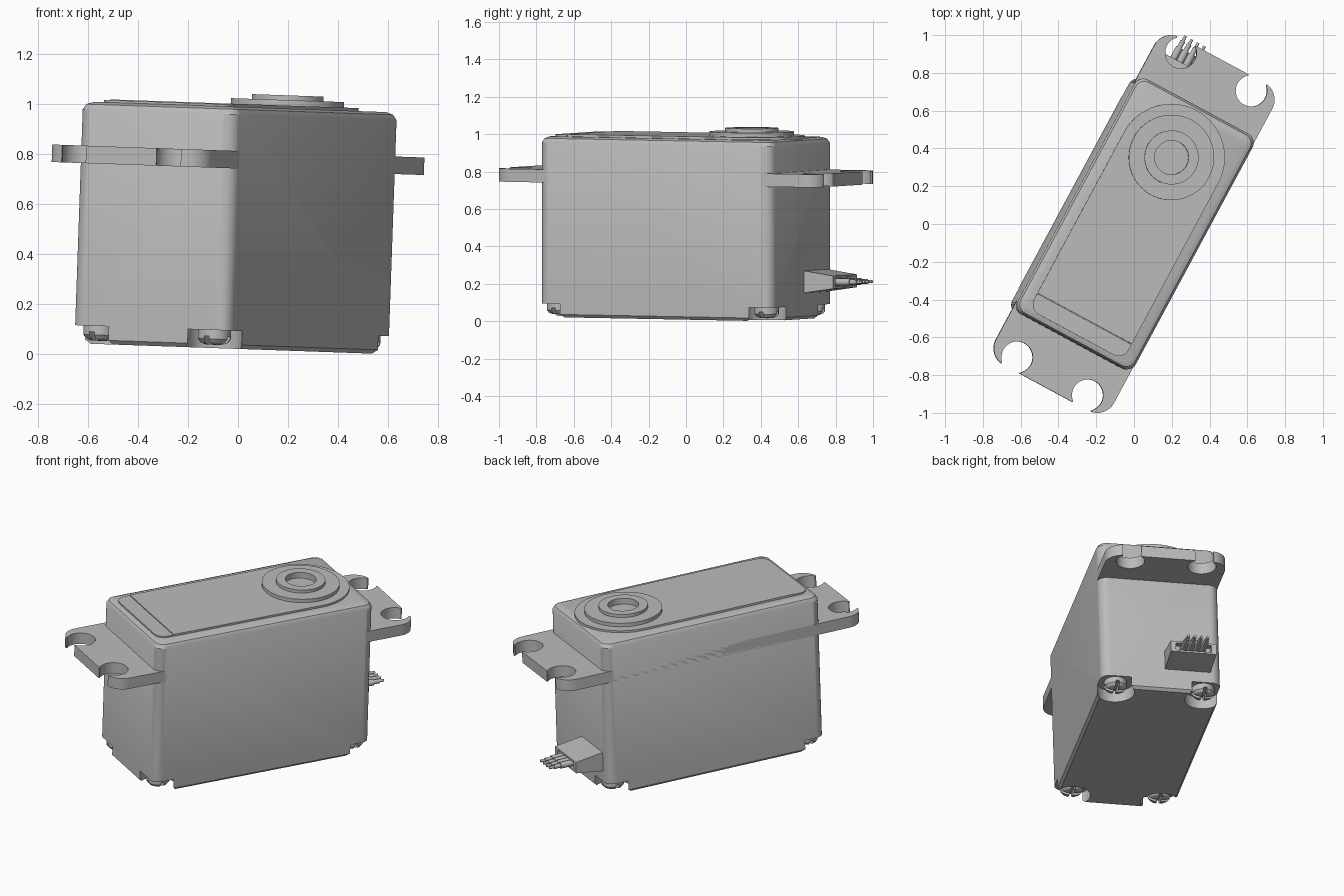
import bpy, bmesh, math
from mathutils import Matrix, Vector

if "Cube" in bpy.data.objects:
    bpy.data.objects.remove(bpy.data.objects["Cube"])

grey = bpy.data.materials.new("plain grey")
grey.use_nodes = True
grey.diffuse_color = (0.5, 0.5, 0.5, 1)
grey.node_tree.nodes["Principled BSDF"].inputs["Base Color"].default_value = (0.5, 0.5, 0.5, 1)

# The whole model is turned about z and leans slightly
POSE = (Matrix.Translation((-0.027, 0, 0)) @ Matrix.Rotation(0.035, 4, 'Y')
        @ Matrix.Rotation(math.radians(61.7), 4, 'Z'))
L, W = 0.705, 0.355
parts = []


def finish(name, bm, cutter=False):
    bmesh.ops.remove_doubles(bm, verts=bm.verts, dist=1e-5)
    bmesh.ops.recalc_face_normals(bm, faces=bm.faces)
    mesh = bpy.data.meshes.new(name)
    bm.to_mesh(mesh)
    bm.free()
    mesh.materials.append(grey)
    obj = bpy.data.objects.new(name, mesh)
    bpy.context.scene.collection.objects.link(obj)
    if cutter:
        obj.hide_render = True
    else:
        parts.append(obj)
    return obj


def rounded(x0, x1, y0, y1, r, n=8):
    pts = []
    corners = [(x1 - r, y1 - r), (x0 + r, y1 - r), (x0 + r, y0 + r), (x1 - r, y0 + r)]
    for k, (cx, cy) in enumerate(corners):
        for i in range(n + 1):
            a = math.pi / 2 * (k + i / n)
            pts.append((cx + r * math.cos(a), cy + r * math.sin(a)))
    return pts


def loft(name, layers, cutter=False):
    """Stack of matching outlines, each given as (points, z)."""
    bm = bmesh.new()
    rings = [[bm.verts.new((x, y, z)) for x, y in pts] for pts, z in layers]
    for a, b in zip(rings, rings[1:]):
        for i in range(len(a)):
            j = (i + 1) % len(a)
            bm.faces.new((a[i], a[j], b[j], b[i]))
    bm.faces.new(rings[0])
    bm.faces.new(rings[-1])
    return finish(name, bm, cutter)


def lathe(name, profile, centre, axis='Z', cutter=False, n=48):
    bm = bmesh.new()
    vs = [bm.verts.new((r, 0, z)) for r, z in profile]
    edges = [bm.edges.new(p) for p in zip(vs, vs[1:])]
    bmesh.ops.spin(bm, geom=vs + edges, cent=(0, 0, 0), axis=(0, 0, 1),
                   angle=math.tau, steps=n)
    if axis == 'X':
        bm.transform(Matrix.Rotation(math.pi / 2, 4, 'Y'))
    bm.transform(Matrix.Translation(centre))
    return finish(name, bm, cutter)


def box(name, size, centre, cutter=False):
    bm = bmesh.new()
    bmesh.ops.create_cube(bm, size=1)
    bm.transform(Matrix.Translation(centre) @ Matrix.Diagonal((*size, 1)))
    return finish(name, bm, cutter)


def cut(obj, cutters):
    for c in cutters:
        mod = obj.modifiers.new("cut", 'BOOLEAN')
        mod.operation, mod.solver, mod.object = 'DIFFERENCE', 'EXACT', c
    deps = bpy.context.evaluated_depsgraph_get()
    mesh = bpy.data.meshes.new_from_object(obj.evaluated_get(deps))
    obj.modifiers.clear()
    obj.data = mesh
    for c in cutters:
        bpy.data.objects.remove(c)


def body_ring(inset):
    return rounded(-L + inset, L - inset, -W + inset, W - inset, 0.055 - inset * 0.4)


CORNERS = [(sx, sy) for sx in (-1, 1) for sy in (-1, 1)]

# Case with chamfered lid, softened base and four corner screw pockets
case = loft("case", [(body_ring(0.015), 0.022), (body_ring(0), 0.038), (body_ring(0), 0.957),
                     (body_ring(0.012), 0.978), (body_ring(0.035), 0.988)])
cut(case, [lathe("pocket_cutter", [(0, -0.1), (0.11, -0.1), (0.11, 0.094), (0, 0.094)],
                 (sx * 0.63, sy * 0.26, 0), cutter=True) for sx, sy in CORNERS])

# Cross-slotted screws in the pockets
for sx, sy in CORNERS:
    at = (sx * 0.63, sy * 0.26, 0)
    screw = lathe("case_screw", [(0, 0.034), (0.035, 0.036), (0.055, 0.044), (0.066, 0.058),
                                 (0.066, 0.097), (0, 0.097)], at, n=32)
    cut(screw, [box("slot_cutter", size, (at[0], at[1], 0.04), True)
                for size in ((0.2, 0.022, 0.06), (0.022, 0.2, 0.06))])

# Mounting flange with open-ended holes
flange = loft("mounting_flange", [(rounded(-0.985, 0.985, -W, W, 0.1), z) for z in (0.742, 0.812)])
cutters = []
for sx, sy in CORNERS:
    cutters.append(lathe("hole_cutter", [(0, 0.6), (0.083, 0.6), (0.083, 0.9), (0, 0.9)],
                         (sx * 0.915, sy * 0.212, 0), cutter=True))
    cutters.append(box("mouth_cutter", (0.1, 0.11, 0.3), (sx * 1.025, sy * 0.215, 0.77), True))
cut(flange, cutters)

# Raised top panel: straight sides, one round end around the output shaft
HALF, SHAFT = 0.284, 0.4
arc = [(SHAFT + HALF * math.cos(a), HALF * math.sin(a))
       for a in (math.pi * (i / 32 - 0.5) for i in range(33))]
loft("top_panel", [(arc + [(-0.568, HALF), (-0.568, -HALF)], z) for z in (0.98, 1.0)])
end = [p for p in rounded(-0.665, -0.4, -HALF, HALF, 0.06) if p[0] < -0.5]
loft("end_strip", [([(-0.571, HALF)] + end + [(-0.571, -HALF)], z) for z in (0.98, 0.997)])

# Stepped output boss with a bore
lathe("output_boss", [(0, 0.985), (0.226, 0.985), (0.226, 1.022), (0.143, 1.022), (0.143, 1.041),
                      (0.09, 1.041), (0.09, 1.004), (0, 1.004)], (SHAFT, 0, 0), n=64)

# Tapered cable outlet with a recessed mouth
outlet = box("cable_outlet", (0.2, 0.27, 0.125), (0.78, 0.157, 0.222))
for v in outlet.data.vertices:
    if v.co.x > 0.8:
        v.co.z = 0.222 + (v.co.z - 0.222) * 0.55
cut(outlet, [box("mouth_cutter", (0.1, 0.21, 0.046), (0.89, 0.157, 0.222), True)])

# Four wires with sleeves and thin bare tips
for i in range(4):
    lathe("wire", [(0, 0.8), (0.019, 0.8), (0.019, 0.945), (0.013, 0.945), (0.013, 0.985),
                   (0.008, 0.985), (0.008, 1.015), (0, 1.015)],
          (0, 0.157 + (i - 1.5) * 0.038, 0.222), axis='X', n=16)

# Pose everything and shade smooth with sharp edges kept
bpy.ops.object.select_all(action='DESELECT')
for obj in parts:
    obj.data.transform(POSE)
    obj.select_set(True)
bpy.context.view_layer.objects.active = parts[0]
bpy.ops.object.shade_smooth_by_angle(angle=math.radians(30))
